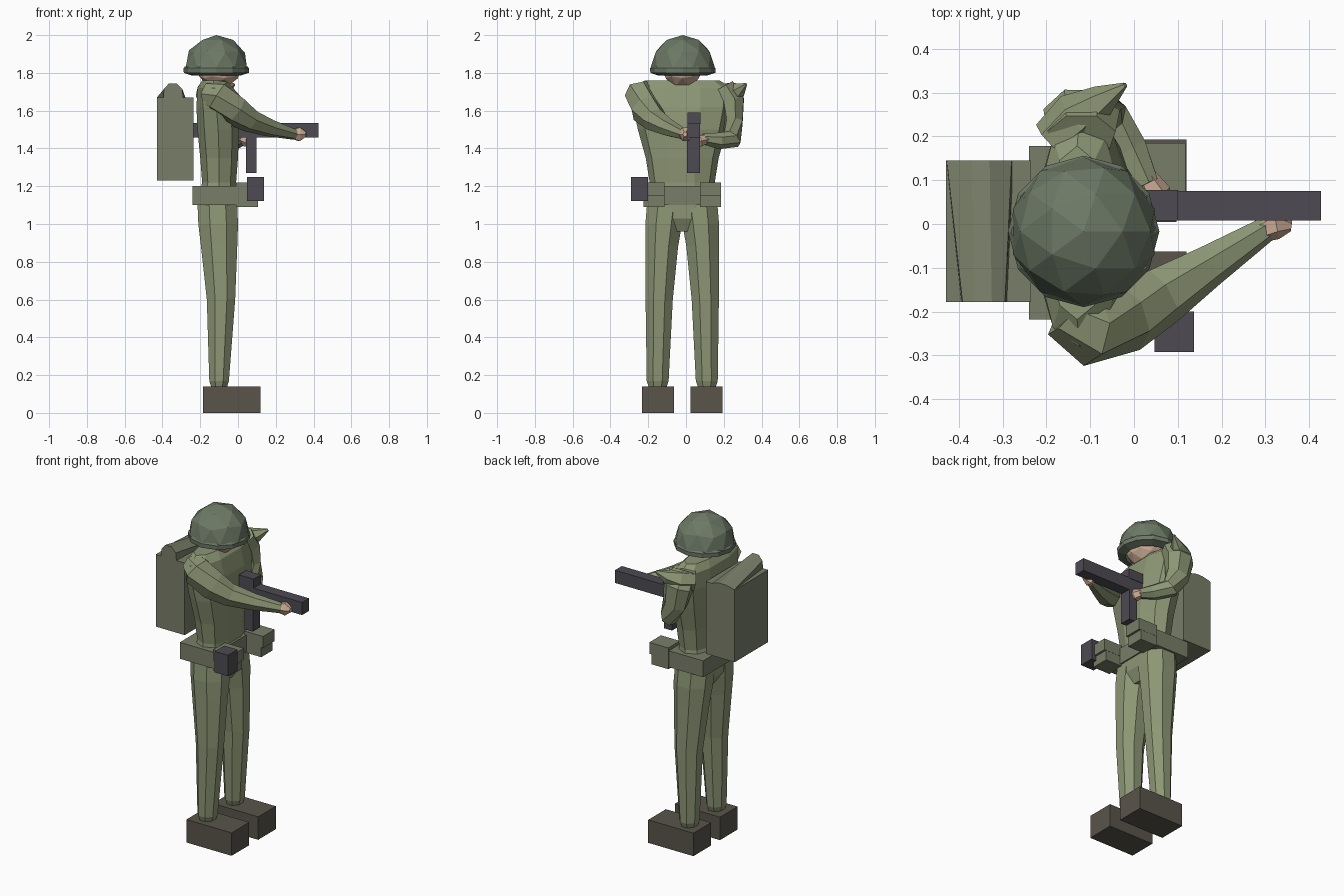
import bpy, bmesh, math
from mathutils import Vector

CY = -0.02  # body centre line in y


def material(name, rgb):
    m = bpy.data.materials.new(name)
    m.diffuse_color = (*rgb, 1)
    return m


CLOTH = material("cloth", (0.27, 0.31, 0.18))
CANVAS = material("canvas", (0.19, 0.21, 0.14))
HELMET = material("helmet_green", (0.15, 0.19, 0.13))
SKIN = material("skin", (0.62, 0.42, 0.31))
METAL = material("gunmetal", (0.075, 0.07, 0.085))
LEATHER = material("leather", (0.10, 0.09, 0.07))


def finish(name, bm, mat):
    bmesh.ops.recalc_face_normals(bm, faces=bm.faces)
    me = bpy.data.meshes.new(name)
    bm.to_mesh(me)
    bm.free()
    me.materials.append(mat)
    ob = bpy.data.objects.new(name, me)
    bpy.context.collection.objects.link(ob)
    return ob


def box(name, x, y, z, mat):
    bm = bmesh.new()
    bmesh.ops.create_cube(bm, size=1)
    for v in bm.verts:
        for i, (a, b) in enumerate((x, y, z)):
            v.co[i] = (a + b) / 2 + v.co[i] * (b - a)
    return finish(name, bm, mat)


def skin_rings(name, rings, mat, capped=True):
    bm = bmesh.new()
    loops = [[bm.verts.new(p) for p in r] for r in rings]
    n = len(loops[0])
    for a, b in zip(loops, loops[1:]):
        for i in range(n):
            j = (i + 1) % n
            bm.faces.new((a[i], a[j], b[j], b[i]))
    if capped:
        bm.faces.new(loops[0])
        bm.faces.new(loops[-1])
    return finish(name, bm, mat)


def loft(name, sections, mat, n=8, power=1.0):
    # sections: (z, centre x, centre y, radius x, radius y)
    def s(v):
        return math.copysign(abs(v) ** power, v)
    rings = []
    for z, cx, cy, rx, ry in sections:
        angs = [2 * math.pi * (i + 0.5) / n for i in range(n)]
        k = s(math.cos(math.pi / n))
        rings.append([(cx + rx * s(math.cos(a)) / k, cy + ry * s(math.sin(a)) / k, z) for a in angs])
    return skin_rings(name, rings, mat)


def tube(name, path, mat, n=7):
    # path: (x, y, z, width radius, height radius)
    pts = [Vector(p[:3]) for p in path]
    rings = []
    for i, p in enumerate(path):
        t = (pts[min(i + 1, len(pts) - 1)] - pts[max(i - 1, 0)]).normalized()
        ref = Vector((0, 0, 1)) if abs(t.z) < 0.8 else Vector((1, 0, 0))
        side = t.cross(ref).normalized()
        up = side.cross(t)
        rings.append([pts[i] + side * p[3] * math.cos(2 * math.pi * k / n)
                      + up * p[4] * math.sin(2 * math.pi * k / n) for k in range(n)])
    return skin_rings(name, rings, mat)


# Boots and trouser legs, mirrored about the centre line
for side, s in (("right", -1), ("left", 1)):
    c = CY + s * 0.128
    box(side + "_boot", (-0.185, 0.12), (c - 0.085, c + 0.085), (0, 0.14), LEATHER)
    loft(side + "_leg", [(0.13, -0.10, CY + s * 0.13, 0.04, 0.045),
                         (0.17, -0.10, CY + s * 0.13, 0.052, 0.058),
                         (0.60, -0.09, CY + s * 0.122, 0.075, 0.072),
                         (0.88, -0.10, CY + s * 0.108, 0.096, 0.086),
                         (1.00, -0.105, CY + s * 0.098, 0.105, 0.097),
                         (1.12, -0.11, CY + s * 0.085, 0.105, 0.10)], CLOTH)

# Pelvis and jacket
loft("pelvis", [(0.96, -0.10, CY, 0.06, 0.06), (1.03, -0.105, CY, 0.10, 0.16),
                (1.13, -0.11, CY, 0.108, 0.18)], CLOTH)
loft("jacket", [(1.12, -0.11, CY, 0.105, 0.175), (1.22, -0.10, CY, 0.09, 0.165),
                (1.35, -0.10, CY, 0.10, 0.185), (1.50, -0.105, CY, 0.11, 0.225),
                (1.62, -0.115, CY, 0.105, 0.25), (1.72, -0.125, CY, 0.09, 0.25),
                (1.76, -0.13, CY, 0.06, 0.19)], CLOTH, 10, 0.85)

# Supporting arm and hand
tube("right_arm", [(-0.15, -0.20, 1.69, 0.07, 0.07), (-0.105, -0.24, 1.68, 0.085, 0.09),
                   (-0.02, -0.215, 1.605, 0.08, 0.085), (0.06, -0.165, 1.55, 0.07, 0.065),
                   (0.17, -0.095, 1.51, 0.05, 0.048), (0.30, -0.012, 1.475, 0.03, 0.03)], CLOTH)
tube("right_hand", [(0.28, -0.02, 1.475, 0.025, 0.025), (0.325, 0.0, 1.475, 0.035, 0.042),
                    (0.36, -0.005, 1.475, 0.012, 0.015)], SKIN, 6)

# Trigger arm, shoulder peak and hand
tube("left_arm", [(-0.12, 0.20, 1.73, 0.06, 0.08), (-0.12, 0.245, 1.65, 0.07, 0.09),
                  (-0.10, 0.25, 1.54, 0.055, 0.075), (-0.06, 0.245, 1.45, 0.05, 0.055),
                  (-0.01, 0.17, 1.44, 0.045, 0.045), (0.03, 0.09, 1.45, 0.03, 0.03)], CLOTH)
tube("left_shoulder_peak", [(-0.19, 0.19, 1.68, 0.05, 0.06), (-0.13, 0.245, 1.69, 0.06, 0.065),
                            (-0.07, 0.285, 1.71, 0.035, 0.04), (-0.02, 0.318, 1.74, 0.006, 0.008)], CLOTH, 6)
tube("left_hand", [(0.025, 0.11, 1.45, 0.025, 0.025), (0.05, 0.07, 1.44, 0.035, 0.035),
                   (0.06, 0.03, 1.43, 0.02, 0.02)], SKIN, 6)

# Head
bm = bmesh.new()
bmesh.ops.create_icosphere(bm, subdivisions=2, radius=0.12)
for v in bm.verts:
    v.co = Vector((v.co.x * 0.98 - 0.10, v.co.y * 0.9 + CY, v.co.z + 1.835))
finish("head", bm, SKIN)

# Helmet dome and brim
HX = -0.115
bm = bmesh.new()
bmesh.ops.create_icosphere(bm, subdivisions=2, radius=0.17)
bmesh.ops.bisect_plane(bm, geom=bm.verts[:] + bm.edges[:] + bm.faces[:], plane_co=(0, 0, 0),
                       plane_no=(0, 0, -1), clear_outer=True)
for v in bm.verts:
    v.co += Vector((HX, CY + 0.003, 1.83))
finish("helmet_dome", bm, HELMET)
rings = []
for r, z in ((0.165, 1.835), (0.173, 1.825), (0.172, 1.80), (0.125, 1.785), (0.13, 1.825)):
    rings.append([(HX + r * math.cos(math.tau * i / 12), CY + 0.003 + r * math.sin(math.tau * i / 12), z)
                  for i in range(12)])
skin_rings("helmet_brim", rings, HELMET, False)

# Belt with pouches
box("belt", (-0.24, 0.005), (-0.218, 0.178), (1.10, 1.20), CANVAS)
for side, s in (("right", -1), ("left", 1)):
    c = CY + s * 0.149
    box(side + "_pouch", (-0.01, 0.105), (c - 0.055, c + 0.055), (1.09, 1.20), CANVAS)
    box(side + "_pouch_flap", (-0.01, 0.118), (c - 0.056, c + 0.056), (1.15, 1.22), CANVAS)
box("side_case", (0.047, 0.137), (-0.292, -0.20), (1.122, 1.25), METAL)

# Backpack with tapered roll on top
box("backpack", (-0.43, -0.235), (-0.178, 0.145), (1.23, 1.67), CANVAS)
skin_rings("pack_roll", [
    [(-0.395, -0.178, 1.66), (-0.392, -0.178, 1.715), (-0.365, -0.178, 1.745),
     (-0.325, -0.178, 1.745), (-0.295, -0.178, 1.715), (-0.29, -0.178, 1.66)],
    [(-0.43, 0.145, 1.66), (-0.428, 0.145, 1.672), (-0.37, 0.145, 1.685),
     (-0.33, 0.145, 1.685), (-0.28, 0.145, 1.672), (-0.275, 0.145, 1.66)]], CANVAS)

# Rifle
box("rifle_body", (-0.24, 0.427), (0.008, 0.075), (1.458, 1.535), METAL)
box("rifle_sight", (0.0, 0.10), (0.008, 0.078), (1.53, 1.59), METAL)
box("rifle_magazine", (0.042, 0.097), (0.005, 0.075), (1.27, 1.46), METAL)
